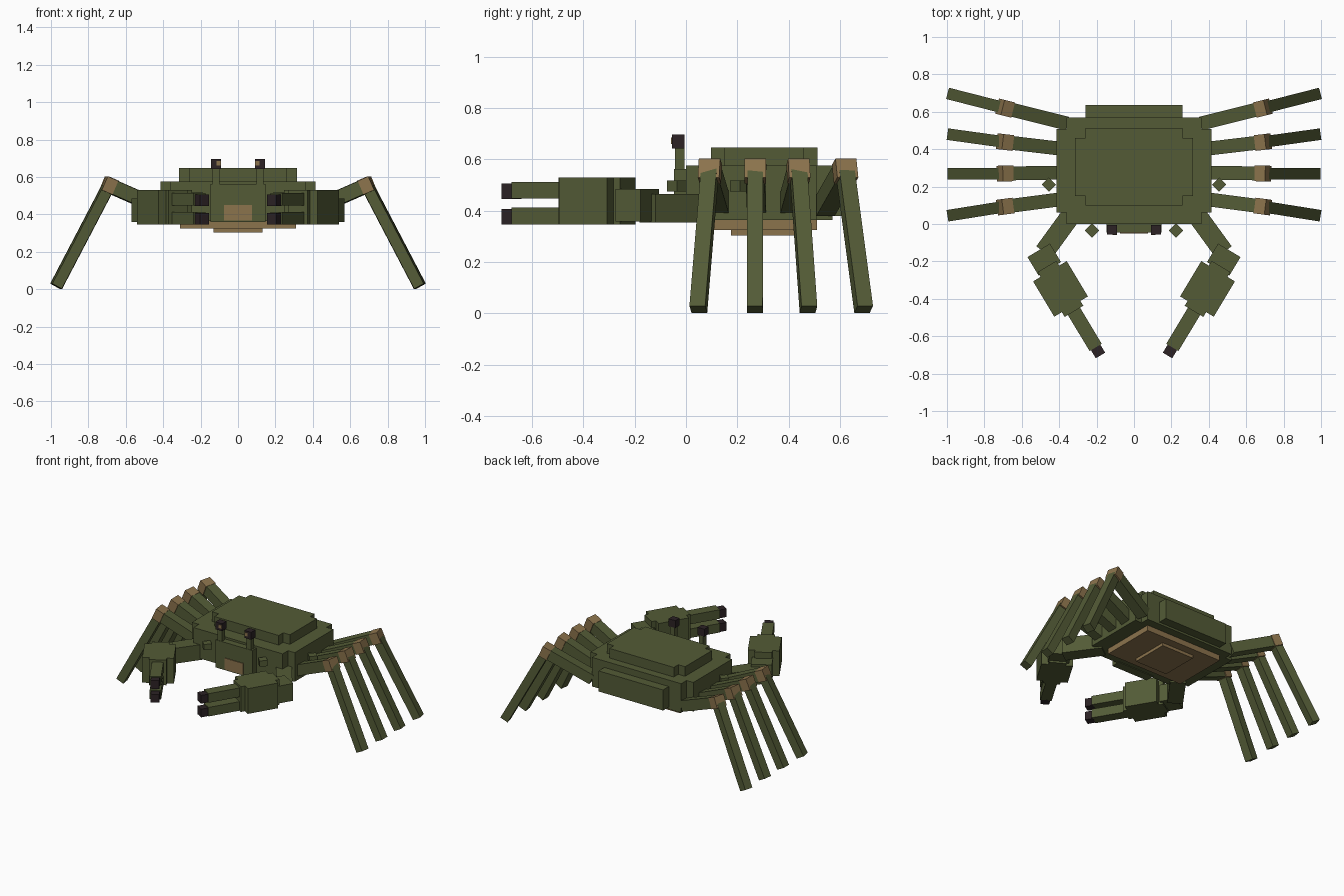
import bpy, bmesh
from math import radians, atan2, cos, sin
from mathutils import Vector, Matrix

if "Cube" in bpy.data.objects:
    bpy.data.objects.remove(bpy.data.objects["Cube"])


def material(name, rgb):
    m = bpy.data.materials.new(name)
    m.use_nodes = True
    m.diffuse_color = (*rgb, 1)
    m.node_tree.nodes["Principled BSDF"].inputs["Base Color"].default_value = (*rgb, 1)
    return m


GREEN = material("olive shell", (0.087, 0.105, 0.037))
TAN = material("tan joint", (0.26, 0.172, 0.073))
DARK = material("dark tip", (0.025, 0.016, 0.018))


def finish(name, bm, mat):
    bmesh.ops.recalc_face_normals(bm, faces=bm.faces)
    mesh = bpy.data.meshes.new(name)
    bm.to_mesh(mesh)
    bm.free()
    mesh.materials.append(mat)
    ob = bpy.data.objects.new(name, mesh)
    bpy.context.collection.objects.link(ob)
    return ob


def box(name, center, size, mat=GREEN, rot=None):
    """Box of a given size, optionally turned by a matrix."""
    bm = bmesh.new()
    bmesh.ops.create_cube(bm, size=1)
    m = Matrix.Translation(center) @ (rot or Matrix()) @ Matrix.Diagonal((*size, 1))
    bmesh.ops.transform(bm, matrix=m, verts=bm.verts)
    return finish(name, bm, mat)


def span(name, x, y, z, mat=GREEN):
    """Box from (low, high) ranges on each axis."""
    r = (x, y, z)
    return box(name, [(a + b) / 2 for a, b in r], [b - a for a, b in r], mat)


def beam(name, a, b, width, depth, mat=GREEN):
    """Square bar from a to b, its width kept level."""
    a, b = Vector(a), Vector(b)
    d = (b - a).normalized()
    side = Vector((0, 0, 1)).cross(d).normalized()
    up = d.cross(side)
    rot = Matrix((d, side, up)).transposed().to_4x4()
    return box(name, (a + b) / 2, ((b - a).length, width, depth), mat, rot)


def cross_prism(name, wide, long, z, center, angle=0, mat=GREEN):
    """Slab with notched corners: union of two half-size rectangles."""
    (wx, wy), (lx, ly) = wide, long
    quarter = [(wx, wy), (lx, wy), (lx, ly)]
    pts = quarter + [(-x, y) for x, y in reversed(quarter)]
    pts += [(-x, -y) for x, y in pts]
    bm = bmesh.new()
    face = bm.faces.new([bm.verts.new((x, y, z[0])) for x, y in pts])
    top = bmesh.ops.extrude_face_region(bm, geom=[face])["geom"]
    bmesh.ops.translate(bm, vec=(0, 0, z[1] - z[0]),
                        verts=[v for v in top if isinstance(v, bmesh.types.BMVert)])
    m = Matrix.Translation((*center, 0)) @ Matrix.Rotation(angle, 4, 'Z')
    bmesh.ops.transform(bm, matrix=m, verts=bm.verts)
    return finish(name, bm, mat)


# Shell and belly
cross_prism("body", (0.415, 0.223), (0.36, 0.285), (0.365, 0.577), (0, 0.285))
cross_prism("top_shell", (0.315, 0.155), (0.26, 0.207), (0.57, 0.647), (0, 0.305))
span("rear_plate", (-0.26, 0.26), (0.55, 0.636), (0.38, 0.53))
span("belly", (-0.31, 0.31), (0.105, 0.51), (0.325, 0.37), TAN)
span("belly_plate", (-0.13, 0.13), (0.175, 0.45), (0.303, 0.33), TAN)

# Face
span("face", (-0.148, 0.148), (-0.046, 0.02), (0.36, 0.562))
span("mouth", (-0.075, 0.075), (-0.051, -0.043), (0.368, 0.45), TAN)

turn45 = Matrix.Rotation(radians(45), 4, 'Z')
claw_angle = radians(31)

for s, label in ((1, "left"), (-1, "right")):
    # Eyes on stalks
    span(label + "_eye_stalk", (s * 0.117 - 0.018, s * 0.117 + 0.018),
         (-0.043, -0.006), (0.55, 0.65))
    box(label + "_eye", (s * 0.117, -0.03, 0.67), (0.054, 0.05, 0.054), DARK)
    box(label + "_pupil", (s * 0.104, -0.056, 0.673), (0.024, 0.006, 0.024), TAN)

    # Small turned studs at the front and sides
    box(label + "_front_stud", (s * 0.225, -0.035, 0.496), (0.054, 0.054, 0.042), GREEN, turn45)
    box(label + "_side_stud", (s * 0.455, 0.21, 0.496), (0.054, 0.054, 0.042), GREEN, turn45)

    # Claw arm
    beam(label + "_upper_arm", (s * 0.32, 0.07, 0.41), (s * 0.48, -0.15, 0.41), 0.105, 0.112)
    turn = s * -claw_angle
    box(label + "_elbow", (s * 0.48, -0.19, 0.422), (0.14, 0.115, 0.126), GREEN,
        Matrix.Rotation(turn, 4, 'Z'))
    palm = Vector((s * 0.393, -0.347, 0))
    cross_prism(label + "_palm", (0.105, 0.11), (0.058, 0.14), (0.346, 0.53), palm.xy, turn)
    aim = Vector((-s * sin(claw_angle), -cos(claw_angle), 0))
    for part, z in (("upper", 0.48), ("lower", 0.38)):
        lift = Vector((0, 0, z))
        beam(f"{label}_{part}_finger", palm + aim * 0.1 + lift,
             palm + aim * 0.365 + lift, 0.076, 0.066)
        tip = lift - Vector((0, 0, 0.004))
        beam(f"{label}_{part}_finger_tip", palm + aim * 0.36 + tip,
             palm + aim * 0.415 + tip, 0.058, 0.06, DARK)

    # Four walking legs: hip, knee and foot positions along y
    for i, (hip_y, knee_y, foot_y) in enumerate(
            ((0.135, 0.093, 0.048), (0.275, 0.27, 0.268),
             (0.40, 0.438, 0.477), (0.54, 0.62, 0.692))):
        hip = Vector((s * 0.37, hip_y, 0.415))
        knee = Vector((s * 0.69, knee_y, 0.555))
        foot = Vector((s * 0.972, foot_y, 0.016))
        beam(f"{label}_thigh_{i + 1}", hip, knee, 0.074, 0.076)
        d = (knee - hip).normalized()
        beam(f"{label}_knee_{i + 1}", knee - d * 0.032, knee + d * 0.03, 0.084, 0.08, TAN)
        beam(f"{label}_shin_{i + 1}", knee, foot, 0.062, 0.058)
